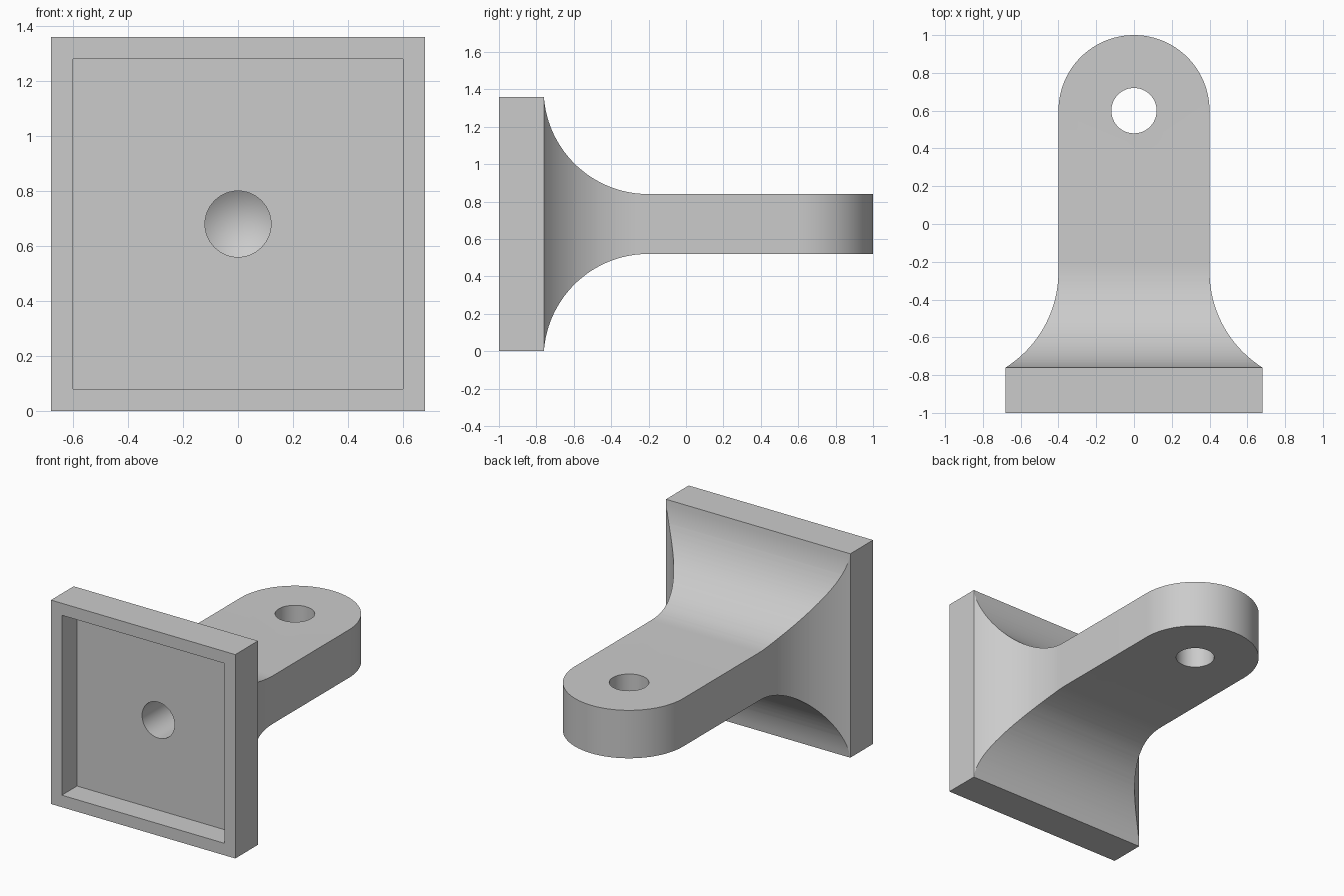
import bpy, bmesh, math
from mathutils import Matrix, Vector

if "Cube" in bpy.data.objects:
    bpy.data.objects.remove(bpy.data.objects["Cube"])

MID = 0.68  # height of the centre line
grey = bpy.data.materials.new("light grey")
grey.diffuse_color = (0.6, 0.6, 0.6, 1)
grey.use_nodes = True
grey.node_tree.nodes["Principled BSDF"].inputs["Base Color"].default_value = grey.diffuse_color


def finish(name, bm):
    bmesh.ops.recalc_face_normals(bm, faces=bm.faces)
    mesh = bpy.data.meshes.new(name)
    bm.to_mesh(mesh)
    bm.free()
    mesh.materials.append(grey)
    obj = bpy.data.objects.new(name, mesh)
    bpy.context.collection.objects.link(obj)
    return obj


def box(name, size, centre):
    bm = bmesh.new()
    bmesh.ops.create_cube(bm, size=1, matrix=Matrix.Translation(centre) @ Matrix.Diagonal((*size, 1)))
    return finish(name, bm)


def prism(name, points, start, sweep):
    """Extrude a closed outline of 3D points along a vector."""
    bm = bmesh.new()
    face = bm.faces.new([bm.verts.new(Vector(p) + Vector(start)) for p in points])
    top = bmesh.ops.extrude_face_region(bm, geom=[face])["geom"]
    bmesh.ops.translate(bm, vec=sweep, verts=[v for v in top if isinstance(v, bmesh.types.BMVert)])
    return finish(name, bm)


def combine(target, tool, operation):
    """Apply a boolean and discard the tool."""
    mod = target.modifiers.new(operation, 'BOOLEAN')
    mod.object, mod.operation, mod.solver = tool, operation, 'EXACT'
    bpy.context.view_layer.objects.active = target
    bpy.ops.object.modifier_apply(modifier=mod.name)
    bpy.data.objects.remove(tool)


def flare(half, radius, steps=24):
    """Concave curve from the plate edge (0.68, -0.76) down to the arm's half width."""
    centre = half + radius
    end = math.acos((centre - 0.68) / radius)
    y0 = -0.76 + radius * math.sin(end)
    return [(centre - radius * math.cos(end * (1 - i / steps)),
             y0 - radius * math.sin(end * (1 - i / steps))) for i in range(steps + 1)]


# Arm seen from above: flared root and round tip
side = [(0.6, -0.8)] + flare(0.4, 0.6)
tip = [(0.4 * math.cos(a), 0.6 + 0.4 * math.sin(a)) for a in (math.pi * i / 48 for i in range(49))]
outline = side + tip + [(-x, y) for x, y in reversed(side)]
bracket = prism("bracket", [(x, y, 0) for x, y in outline], (0, 0, -0.1), (0, 0, 1.6))

# Arm seen from the side: flares above and below
upper = [(0.6, -0.8)] + flare(0.16, 0.56) + [(0.16, 1.1)]
outline = upper + [(-h, y) for h, y in reversed(upper)]
web = prism("web", [(0, y, MID + h) for h, y in outline], (-1, 0, 0), (2, 0, 0))
combine(bracket, web, 'INTERSECT')

# Square plate with a shallow recess in its front
combine(bracket, box("plate", (1.36, 0.24, 1.36), (0, -0.88, MID)), 'UNION')
combine(bracket, box("recess", (1.2, 0.26, 1.2), (0, -0.97, MID)), 'DIFFERENCE')

# Through hole in the tip
circle = [(0.12 * math.cos(a), 0.12 * math.sin(a)) for a in (math.tau * i / 48 for i in range(48))]
hole = prism("pin_hole", [(x, 0.6 + y, 0) for x, y in circle], (0, 0, 0), (0, 0, 1.4))
combine(bracket, hole, 'DIFFERENCE')

# Blind drilled hole with a conical end
bm = bmesh.new()
rings = [[bm.verts.new((x, y, MID + z)) for x, z in circle] for y in (-0.9, -0.24)]
apex = bm.verts.new((0, -0.16, MID))
bm.faces.new(rings[0])
for i in range(48):
    j = (i + 1) % 48
    bm.faces.new((rings[0][i], rings[0][j], rings[1][j], rings[1][i]))
    bm.faces.new((rings[1][i], rings[1][j], apex))
combine(bracket, finish("screw_hole", bm), 'DIFFERENCE')

# Smooth curves, sharp edges
bpy.ops.object.select_all(action='DESELECT')
bracket.select_set(True)
bpy.context.view_layer.objects.active = bracket
bpy.ops.object.shade_smooth_by_angle(angle=math.radians(25))
